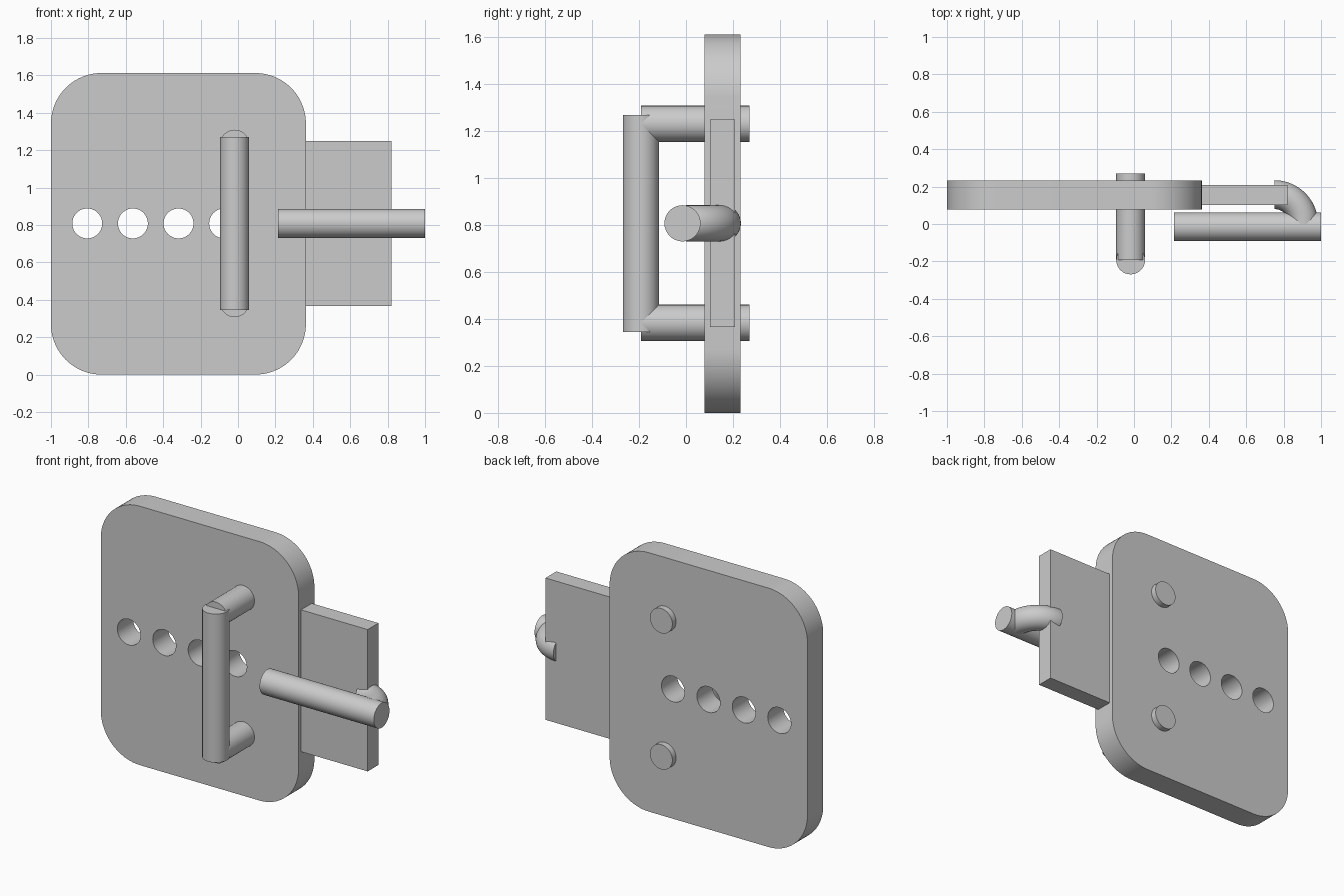
import bpy, bmesh
from math import pi, cos, sin
from mathutils import Matrix, Vector

if "Cube" in bpy.data.objects:
    bpy.data.objects.remove(bpy.data.objects["Cube"])

SEG = 64
R = 0.077          # rod radius
MID = 0.808        # mid height of the plate


def make_object(name, bm):
    bmesh.ops.remove_doubles(bm, verts=bm.verts, dist=1e-5)
    bmesh.ops.recalc_face_normals(bm, faces=bm.faces)
    mesh = bpy.data.meshes.new(name)
    bm.to_mesh(mesh)
    bm.free()
    obj = bpy.data.objects.new(name, mesh)
    bpy.context.collection.objects.link(obj)
    bpy.ops.object.select_all(action='DESELECT')
    obj.select_set(True)
    bpy.context.view_layer.objects.active = obj
    bpy.ops.object.shade_smooth_by_angle(angle=pi / 6)
    return obj


def rod(name, start, end):
    a, b = Vector(start), Vector(end)
    d = b - a
    mat = Matrix.Translation((a + b) / 2) @ d.to_track_quat('Z', 'Y').to_matrix().to_4x4()
    bm = bmesh.new()
    bmesh.ops.create_cone(bm, cap_ends=True, segments=SEG, radius1=R, radius2=R,
                          depth=d.length, matrix=mat)
    return make_object(name, bm)


def box(name, lo, hi):
    lo, hi = Vector(lo), Vector(hi)
    bm = bmesh.new()
    bmesh.ops.create_cube(bm, size=1, matrix=Matrix.Translation((lo + hi) / 2)
                          @ Matrix.Diagonal((*(hi - lo), 1)))
    return make_object(name, bm)


def arc(cx, cz, r, a0, a1, n):
    return [(cx + r * cos(a0 + (a1 - a0) * i / n), cz + r * sin(a0 + (a1 - a0) * i / n))
            for i in range(n + 1)]


def plate(name, loops, y0, y1):
    # filled outline with holes, extruded along y
    curve = bpy.data.curves.new(name + "_outline", 'CURVE')
    curve.dimensions = '2D'
    curve.fill_mode = 'BOTH'
    curve.extrude = (y1 - y0) / 2
    for pts in loops:
        s = curve.splines.new('POLY')
        s.points.add(len(pts) - 1)
        for p, (x, z) in zip(s.points, pts):
            p.co = (x, z, 0, 1)
        s.use_cyclic_u = True
    tmp = bpy.data.objects.new(name + "_outline", curve)
    bpy.context.collection.objects.link(tmp)
    bpy.context.view_layer.update()
    bm = bmesh.new()
    bm.from_mesh(tmp.to_mesh())
    tmp.to_mesh_clear()
    bpy.data.objects.remove(tmp)
    bm.transform(Matrix.Translation((0, (y0 + y1) / 2, 0)) @ Matrix.Rotation(pi / 2, 4, 'X'))
    return make_object(name, bm)


# Rounded back plate with four round holes
x0, x1, z0, z1, cr = -1.0, 0.363, 0.0, 1.612, 0.27
corners = [(x1 - cr, z1 - cr), (x0 + cr, z1 - cr), (x0 + cr, z0 + cr), (x1 - cr, z0 + cr)]
outline = []
for i, (cx, cz) in enumerate(corners):
    outline += arc(cx, cz, cr, i * pi / 2, (i + 1) * pi / 2, 20)
holes = [arc(-0.806 + 0.244 * i, MID, 0.08, 0, 2 * pi, 48)[:-1] for i in range(4)]
plate("back_plate", [outline] + holes, 0.078, 0.233)

# Sliding bolt sticking out of the plate edge
box("bolt", (0.345, 0.102, 0.367), (0.822, 0.208, 1.25))

# Pull handle: upright grip and two posts through the plate
HX, HY = -0.018, -0.192
rod("handle_grip", (HX, HY, 0.345), (HX, HY, 1.27))
for side, label in ((-1, "lower"), (1, "upper")):
    z = MID + side * 0.424
    rod("handle_post_" + label, (HX, HY, z), (HX, 0.27, z))

# Lever with a quarter-bend neck joining it to the bolt
rod("lever", (0.213, -0.015, MID), (1.0, -0.015, MID))
bm = bmesh.new()
ring = bmesh.ops.create_circle(bm, cap_ends=True, segments=SEG, radius=R,
                               matrix=Matrix.Translation((0.75, 0.157, MID))
                               @ Matrix.Rotation(pi / 2, 4, 'Y'))
res = bmesh.ops.spin(bm, geom=list(bm.edges), cent=(0.75, 0, MID), axis=(0, 0, 1),
                     angle=-pi / 2, steps=24, use_duplicate=False)
bmesh.ops.holes_fill(bm, edges=[e for e in bm.edges if e.is_boundary], sides=0)
make_object("lever_neck", bm)
